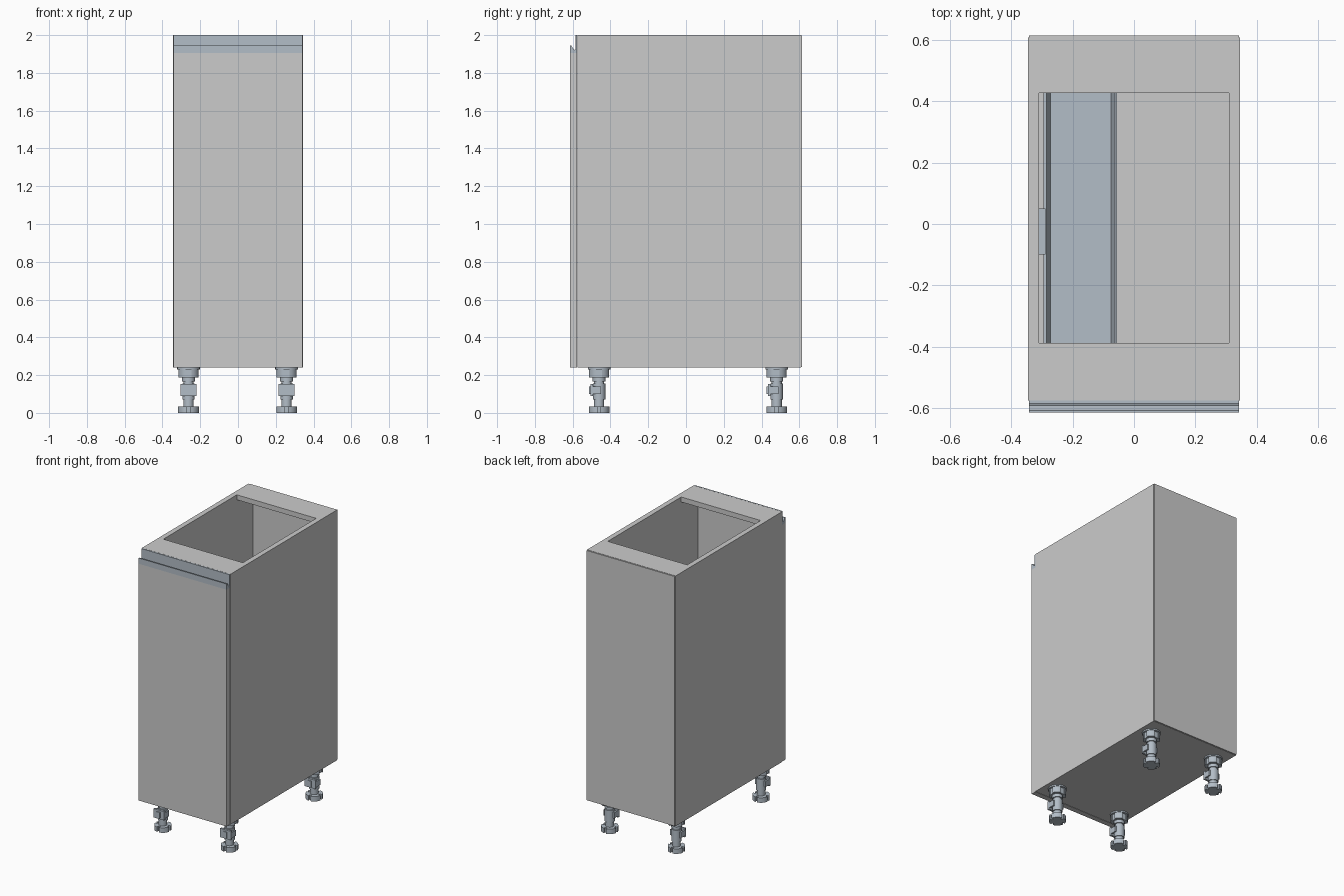
import bpy, bmesh, math
from mathutils import Matrix, Vector

if "Cube" in bpy.data.objects:
    bpy.data.objects.remove(bpy.data.objects["Cube"])

metal = bpy.data.materials.new("blue_grey_metal")
metal.diffuse_color = (0.45, 0.51, 0.57, 1)
metal.use_nodes = True
metal.node_tree.nodes["Principled BSDF"].inputs["Base Color"].default_value = metal.diffuse_color


def finish(name, bm, mat=None, smooth=False):
    bmesh.ops.recalc_face_normals(bm, faces=bm.faces)
    me = bpy.data.meshes.new(name)
    bm.to_mesh(me)
    bm.free()
    if mat:
        me.materials.append(mat)
    ob = bpy.data.objects.new(name, me)
    bpy.context.collection.objects.link(ob)
    if smooth:
        bpy.ops.object.select_all(action='DESELECT')
        ob.select_set(True)
        bpy.context.view_layer.objects.active = ob
        bpy.ops.object.shade_smooth_by_angle(angle=math.radians(35))
    return ob


def add_box(bm, x0, x1, y0, y1, z0, z1):
    m = Matrix.Translation(((x0 + x1) / 2, (y0 + y1) / 2, (z0 + z1) / 2))
    bmesh.ops.create_cube(bm, size=1, matrix=m @ Matrix.Diagonal((x1 - x0, y1 - y0, z1 - z0, 1)))


def box(name, *b, mat=None):
    bm = bmesh.new()
    add_box(bm, *b)
    return finish(name, bm, mat)


def add_prism(bm, pts, offset):
    f = bm.faces.new([bm.verts.new(p) for p in pts])
    ext = bmesh.ops.extrude_face_region(bm, geom=[f], use_keep_orig=True)
    vs = [g for g in ext["geom"] if isinstance(g, bmesh.types.BMVert)]
    bmesh.ops.translate(bm, verts=vs, vec=offset)


def add_cyl(bm, r, z0, z1, seg=24):
    bmesh.ops.create_cone(bm, cap_ends=True, segments=seg, radius1=r, radius2=r,
                          depth=z1 - z0, matrix=Matrix.Translation((0, 0, (z0 + z1) / 2)))


def add_notched_disc(bm, r, w, d, z0, z1):
    pts = []
    da = math.asin(w / r)
    for k in range(4):
        a = k * math.pi / 2
        rot = Matrix.Rotation(a, 3, 'Z')
        pts += [rot @ Vector((r - d, s * w, z0)) for s in (-1, 1)]
        for i in range(7):
            t = a + da + (math.pi / 2 - 2 * da) * i / 6
            pts.append(Vector((r * math.cos(t), r * math.sin(t), z0)))
    add_prism(bm, pts, (0, 0, z1 - z0))


# Carcass panels
X, XI = 0.345, 0.309
YF, YB = -0.575, 0.608
box("left_side", -X, -XI, YF, YB, 0.24, 2.0)
box("right_side", XI, X, YF, YB, 0.24, 2.0)
box("bottom_panel", -XI, XI, YF, YB, 0.24, 0.275)
box("front_rail", -XI, XI, YF, -0.388, 1.965, 2.0)
box("back_rail", -XI, XI, 0.428, YB, 1.965, 2.0)
box("back_panel", -0.342, 0.342, YB, 0.615, 0.242, 1.998)

# Door with a recessed grip profile along its top edge
box("door", -0.342, 0.342, -0.615, -0.578, 0.24, 1.905)
grip = [(-0.576, 1.905), (-0.576, 2.0), (-0.585, 2.0), (-0.585, 1.925), (-0.592, 1.922),
        (-0.603, 1.937), (-0.608, 1.945), (-0.615, 1.945), (-0.615, 1.905)]
bm = bmesh.new()
add_prism(bm, [(-0.342, y, z) for y, z in grip], (0.684, 0, 0))
finish("grip_profile", bm, metal)

# Narrow tray inside, beside the left wall
bm = bmesh.new()
tray = [(-0.295, 0.29), (-0.055, 0.29), (-0.055, 0.35), (-0.062, 0.35), (-0.075, 0.30),
        (-0.272, 0.30), (-0.285, 0.35), (-0.295, 0.35)]
add_prism(bm, [(x, -0.56, z) for x, z in tray], (0, 1.14, 0))
finish("inner_tray", bm, metal)
box("tray_bracket", -XI, -0.288, -0.10, 0.05, 0.28, 0.36, mat=metal)

# Adjustable legs, each with a plinth clip on its front
for yname, y in (("front", -0.46), ("back", 0.48)):
    for xname, x in (("left", -0.262), ("right", 0.257)):
        bm = bmesh.new()
        add_notched_disc(bm, 0.055, 0.008, 0.016, 0.0, 0.035)
        add_cyl(bm, 0.027, 0.03, 0.075)
        add_cyl(bm, 0.033, 0.07, 0.155)
        add_cyl(bm, 0.027, 0.15, 0.17)
        add_cyl(bm, 0.034, 0.165, 0.192)
        add_notched_disc(bm, 0.055, 0.016, 0.01, 0.187, 0.232)
        add_cyl(bm, 0.06, 0.23, 0.24)
        leg = finish(f"{yname}_{xname}_leg", bm, metal, smooth=True)
        leg.location = (x, y, 0)

        bm = bmesh.new()
        add_box(bm, -0.042, 0.042, -0.046, -0.032, 0.09, 0.152)
        add_box(bm, -0.042, -0.03, -0.034, 0.01, 0.10, 0.14)
        add_box(bm, 0.03, 0.042, -0.034, 0.01, 0.10, 0.14)
        add_box(bm, -0.012, 0.012, -0.053, -0.045, 0.10, 0.14)
        clip = finish(f"{yname}_{xname}_plinth_clip", bm, metal)
        clip.location = (x, y, 0)
